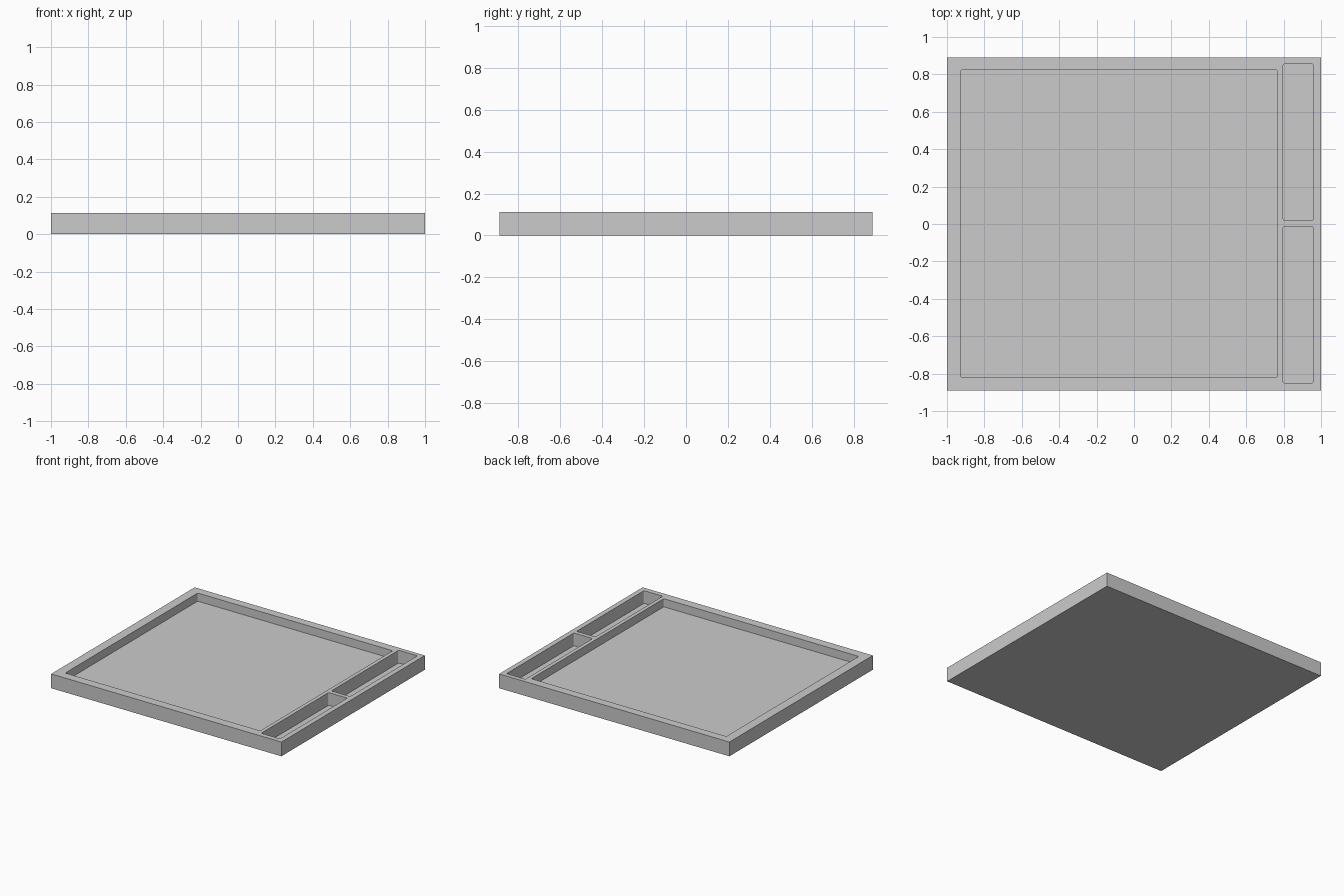
import bpy, bmesh

if "Cube" in bpy.data.objects:
    bpy.data.objects.remove(bpy.data.objects["Cube"])

TOP = 0.112


def box(name, x0, x1, y0, y1, z0, z1, radius=0.0):
    """Axis-aligned box, optionally with rounded vertical edges."""
    bm = bmesh.new()
    bmesh.ops.create_cube(bm, size=1)
    for v in bm.verts:
        v.co.x = x1 if v.co.x > 0 else x0
        v.co.y = y1 if v.co.y > 0 else y0
        v.co.z = z1 if v.co.z > 0 else z0
    if radius:
        upright = [e for e in bm.edges
                   if abs(e.verts[0].co.z - e.verts[1].co.z) > 1e-4]
        bmesh.ops.bevel(bm, geom=upright, offset=radius, segments=4,
                        profile=0.5, affect='EDGES')
    mesh = bpy.data.meshes.new(name)
    bm.to_mesh(mesh)
    bm.free()
    ob = bpy.data.objects.new(name, mesh)
    bpy.context.collection.objects.link(ob)
    return ob


# Tray slab
tray = box("tray", -1, 1, -0.89, 0.89, 0, TOP)

# Recesses: x range, y range, floor height
pockets = [
    ("main_recess", -0.927, 0.767, -0.82, 0.824, 0.048),
    ("back_side_recess", 0.797, 0.96, 0.02, 0.855, 0.012),
    ("front_side_recess", 0.797, 0.96, -0.85, -0.014, 0.012),
]
bpy.context.view_layer.objects.active = tray
for name, x0, x1, y0, y1, floor in pockets:
    cutter = box(name, x0, x1, y0, y1, floor, TOP + 0.1, radius=0.01)
    cutter.hide_render = True
    mod = tray.modifiers.new(name, 'BOOLEAN')
    mod.operation = 'DIFFERENCE'
    mod.solver = 'EXACT'
    mod.object = cutter
    bpy.ops.object.modifier_apply(modifier=mod.name)
    bpy.data.objects.remove(cutter)
